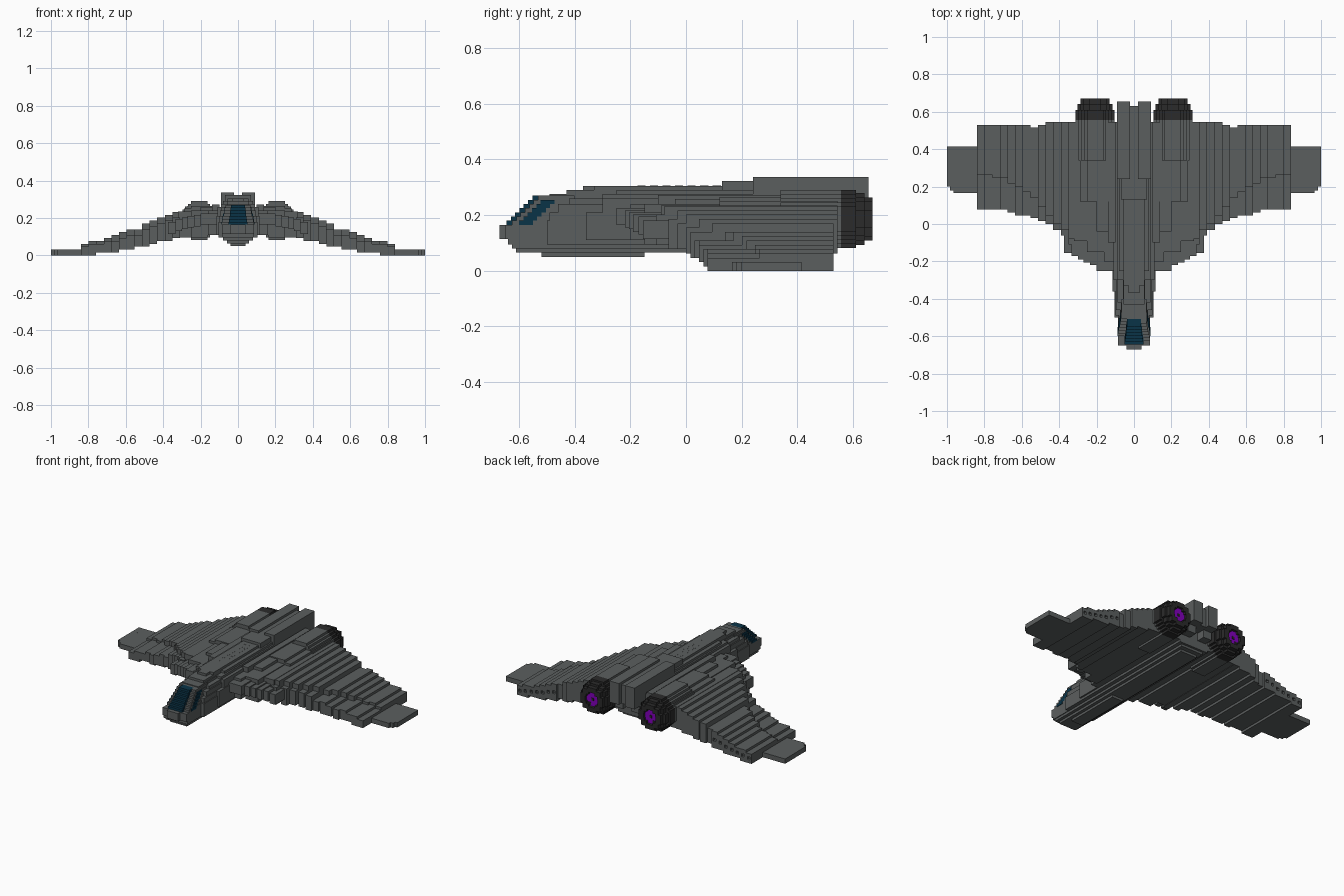
import bpy, bmesh, math

if "Cube" in bpy.data.objects:
    bpy.data.objects.remove(bpy.data.objects["Cube"], do_unlink=True)

V = 2 / 129  # size of one block step


def material(name, rgb):
    m = bpy.data.materials.new(name)
    m.diffuse_color = (*rgb, 1)
    m.use_nodes = True
    m.node_tree.nodes["Principled BSDF"].inputs["Base Color"].default_value = (*rgb, 1)
    return m


GREY = material("hull grey", (0.105, 0.114, 0.114))
DARK = material("engine charcoal", (0.024, 0.024, 0.024))
BLUE = material("canopy blue", (0.003, 0.034, 0.064))
PURPLE = material("exhaust purple", (0.22, 0.0, 0.5))


def build(name, boxes, mat, mirror=False):
    """One object from boxes given as (x0, x1, y0, y1, z0, z1)."""
    bm = bmesh.new()
    for x0, x1, y0, y1, z0, z1 in boxes:
        for s in ((1, -1) if mirror else (1,)):
            vs = bmesh.ops.create_cube(bm, size=1)["verts"]
            for v in vs:
                v.co.x = s * ((x0 + x1) / 2 + v.co.x * (x1 - x0))
                v.co.y = (y0 + y1) / 2 + v.co.y * (y1 - y0)
                v.co.z = (z0 + z1) / 2 + v.co.z * (z1 - z0)
    bmesh.ops.recalc_face_normals(bm, faces=bm.faces)
    me = bpy.data.meshes.new(name)
    bm.to_mesh(me)
    bm.free()
    me.materials.append(mat)
    ob = bpy.data.objects.new(name, me)
    bpy.context.collection.objects.link(ob)
    return ob


def sym(hw, y0, y1, z0, z1):
    return (-hw, hw, y0, y1, z0, z1)


def lerp(points, x):
    for (xa, a), (xb, b) in zip(points, points[1:]):
        if x <= xb:
            return a + (b - a) * max(0, (x - xa) / (xb - xa))
    return points[-1][1]


def snap(v):
    return round(v / V) * V


def disc(cx, cz, r, y0, y1, hole=0):
    """Stepped round slab made of stacked rows, with an optional hole."""
    n = round(r / V)
    h = r / n
    rows = []
    for i in range(-n, n):
        z = (i + 0.5) * h
        w = max(h, round(math.sqrt(max(0, r * r - z * z)) / h) * h)
        za, zb = cz + i * h, cz + (i + 1) * h
        if abs(z) < hole:
            g = math.sqrt(hole * hole - z * z)
            rows += [(cx - w, cx - g, y0, y1, za, zb), (cx + g, cx + w, y0, y1, za, zb)]
        else:
            rows.append((cx - w, cx + w, y0, y1, za, zb))
    return rows


# Fuselage: horizontal layers, wider in the middle
build("fuselage", [
    sym(.04, -.52, -.15, .05, .065),
    sym(.06, -.61, .50, .065, .08),
    sym(.08, -.625, .53, .08, .095),
    sym(.085, -.64, .545, .095, .115),
    sym(.085, -.65, -.45, .115, .165),
    sym(.04, -.67, -.60, .115, .165),
    sym(.105, -.50, .545, .095, .18),
    sym(.10, -.49, .545, .18, .21),
    sym(.095, -.46, .545, .21, .24),
    sym(.088, -.42, .545, .24, .26),
    sym(.115, -.36, .545, .11, .21),
    sym(.11, -.30, .545, .21, .26),
    sym(.06, -.49, .56, .26, .275),
    sym(.09, -.30, .56, .26, .275),
    sym(.055, -.43, .56, .275, .29),
    sym(.08, -.25, .56, .275, .29),
    sym(.03, -.37, .56, .29, .305),
    sym(.055, -.33, .56, .29, .305),
], GREY)

# Cockpit: sloping glass steps, grey pillars and cabin, thin side windows
glass, cabin, windows = [], [], []
for i in range(7):
    z, y = .165 + .015 * i, -.645 + .0155 * i
    top = z + .015
    w, hw = .05 - .002 * i, .085 - .003 * i
    glass.append(sym(w, y, y + .045, z, top))
    cabin.append(sym(hw, y + .045, -.40, z, top))
    cabin.append((w, hw, y + .02, y + .05, z, top))
    if i < 6:
        windows.append((hw - .002, hw + .003, y + .045, y + .095, z, top))
build("canopy_glass", glass, BLUE)
build("cabin", cabin, GREY)
build("side_window", windows, BLUE, True)

# Spine with two raised tail bars
build("spine", [sym(.07, .13, .56, .29, .322),
                sym(.03, .24, .63, .20, .322)], GREY)
build("tail_bar", [(.022, .09, .24, .655, .20, .337),
                   (.03, .09, .30, .60, .15, .20)], GREY, True)
build("spine_vent", [(.008, .024, y, y + .03, .303, .3055)
                     for y in [-.175 + .045 * k for k in range(7)]], GREY, True)

# Outer wing: narrow slats stepping down towards the tip
front = [(.31, -.13), (.375, -.05), (.45, 0), (.53, .035), (.65, .06), (.70, .08), (.84, .085)]
crease = [(.31, -.09), (.40, -.01), (.50, .10), (.60, .20), (.72, .25), (.84, .265)]
low = [(.31, .098), (.40, .075), (.53, .042), (.66, .022), (.74, .008), (.76, 0), (.84, 0)]
high = [(.31, .24), (.42, .195), (.50, .16), (.58, .13), (.66, .105), (.75, .078), (.84, .056)]
slats = []
N = 13
for i in range(N):
    x0, x1 = .31 + .53 * i / N, .31 + .53 * (i + 1) / N
    x = (x0 + x1) / 2
    yf, yc = snap(lerp(front, x)), snap(lerp(crease, x))
    z0, z1 = snap(lerp(low, x)), max(snap(lerp(high, x)), 4 * V)
    yb = .545 if x < .46 else .53 if x < .5 or x > .57 else .515
    # leading edge sits lower than the main slat
    slats.append((x0, x1, yf, yc, z0, z1 - (2 * V if z1 - z0 > 5.5 * V else V)))
    if x < .55:
        slats.append((x0, x1, yc, yb, z0, z1))
        continue
    # trailing edge frame with a small square port
    slats.append((x0, x1, yc, yb - V, z0, z1))
    zc, h = (z0 + z1) / 2, V * .6
    slats += [(x0, x1, yb - V, yb, z0, zc - h), (x0, x1, yb - V, yb, zc + h, z1),
              (x0, x - h, yb - V, yb, zc - h, zc + h), (x + h, x1, yb - V, yb, zc - h, zc + h)]
build("outer_wing", slats, GREY, True)

# Wing tip
build("wing_tip", [(.84, .965, .165, .415, 0, .031),
                   (.965, .985, .18, .415, 0, .031),
                   (.985, 1.0, .20, .415, 0, .031)], GREY, True)

# Wing root: leading edge steps and the thick inner wing
build("wing_root_edge", [
    (.10, .20, -.25, 0, .165, .225),
    (.20, .235, -.22, 0, .155, .217),
    (.235, .27, -.205, 0, .15, .21),
    (.27, .30, -.19, 0, .14, .202),
    (.30, .335, -.17, 0, .13, .195),
    (.335, .375, -.155, .05, .115, .18),
], GREY, True)
build("wing_root", [
    (.10, .16, -.20, .545, .11, .24),
    (.16, .25, -.15, .545, .095, .24),
    (.25, .32, -.09, .545, .095, .235),
    (.10, .14, -.10, .545, .24, .272),
    (.14, .20, -.04, .545, .24, .258),
    (.14, .25, .12, .545, .24, .265),
    (.25, .29, .12, .545, .235, .25),
], GREY, True)

# Engines: grey nacelle, three charcoal rings, glowing recessed outlet
EX, EZ = .208, .186
build("nacelle", disc(EX, EZ, .104, .34, .556), GREY, True)
build("engine", disc(EX, EZ, .104, .556, .61) + disc(EX, EZ, .093, .61, .642)
      + disc(EX, EZ, .078, .642, .67, .045), DARK, True)
build("exhaust_glow", disc(EX, EZ, .046, .640, .655), PURPLE, True)
build("exhaust_core", [(EX - .008, EX + .008, .650, .659, EZ - .008, EZ + .008),
                       (EX + .012, EX + .04, .650, .659, EZ - .04, EZ - .022)], DARK, True)
